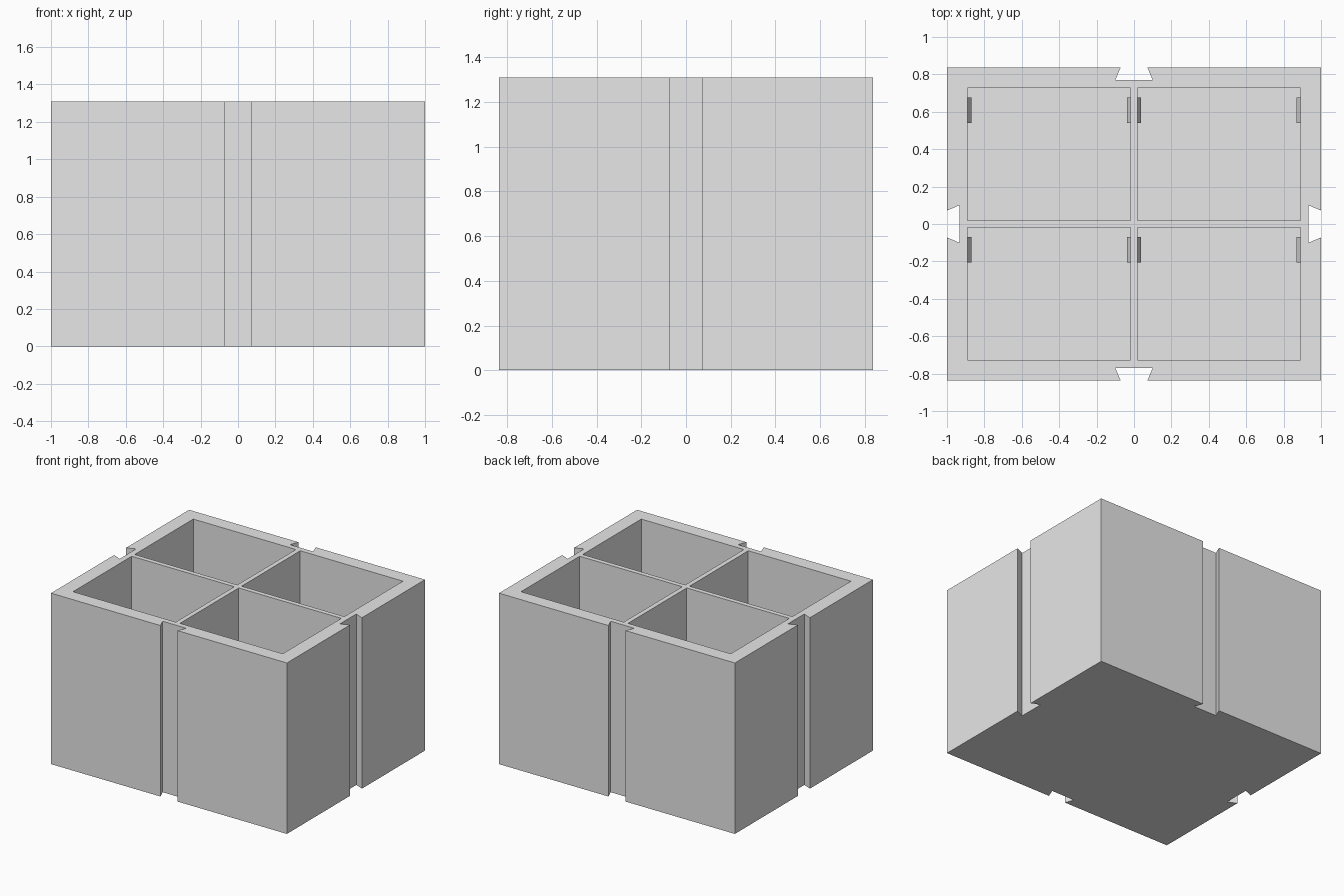
import bpy
import bmesh

if "Cube" in bpy.data.objects:
    bpy.data.objects.remove(bpy.data.objects["Cube"])

HX, HY, H = 1.0, 0.836, 1.31           # half width, half depth, height
MOUTH, INNER, DEPTH = 0.072, 0.1, 0.067  # dovetail groove
POCKET_X, POCKET_Y, RIB = 0.889, 0.728, 0.018
FLOOR = 0.045

grey = bpy.data.materials.new("light grey")
grey.use_nodes = True
grey.diffuse_color = (0.8, 0.8, 0.8, 1)
grey.node_tree.nodes["Principled BSDF"].inputs["Base Color"].default_value = (0.8, 0.8, 0.8, 1)


def prism(name, base, offset):
    """Extrude a flat outline along an offset into a solid object."""
    bm = bmesh.new()
    face = bm.faces.new([bm.verts.new(p) for p in base])
    top = bmesh.ops.extrude_face_region(bm, geom=[face])["geom"]
    verts = [v for v in top if isinstance(v, bmesh.types.BMVert)]
    bmesh.ops.translate(bm, vec=offset, verts=verts)
    bmesh.ops.recalc_face_normals(bm, faces=bm.faces)
    mesh = bpy.data.meshes.new(name)
    bm.to_mesh(mesh)
    bm.free()
    mesh.materials.append(grey)
    obj = bpy.data.objects.new(name, mesh)
    bpy.context.collection.objects.link(obj)
    return obj


# Outer outline: one groove side per direction, walked anticlockwise
def groove(half):
    return [(-MOUTH, -half), (-INNER, DEPTH - half), (INNER, DEPTH - half), (MOUTH, -half)]


front, side = groove(HY), groove(HX)
outline = [(-HX, -HY)] + front + [(HX, -HY)] + [(-y, x) for x, y in side]
outline += [(-x, -y) for x, y in outline]
body = prism("divided_box", [(x, y, 0) for x, y in outline], (0, 0, H))

# Four open compartments
for sx in (-1, 1):
    for sy in (-1, 1):
        x0, x1 = sx * RIB, sx * POCKET_X
        y0, y1 = sy * RIB, sy * POCKET_Y
        cutter = prism("compartment_cutter",
                       [(x0, y0, FLOOR), (x1, y0, FLOOR), (x1, y1, FLOOR), (x0, y1, FLOOR)],
                       (0, 0, H))
        cutter.hide_render = True
        cutter.hide_set(True)
        cutter.display_type = 'WIRE'
        cut = body.modifiers.new("compartment", 'BOOLEAN')
        cut.operation = 'DIFFERENCE'
        cut.solver = 'EXACT'
        cut.object = cutter

# Small wedge catches on the side walls of every compartment
for sx in (-1, 1):
    for back in (POCKET_Y, -RIB):
        for wall, inward in ((sx * POCKET_X, -sx), (sx * RIB, sx)):
            y = back - 0.187
            prism("wall_catch",
                  [(wall - inward * 0.004, y, 0.25), (wall + inward * 0.02, y, 0.3),
                   (wall - inward * 0.004, y, 0.35)],
                  (0, 0.135, 0))
